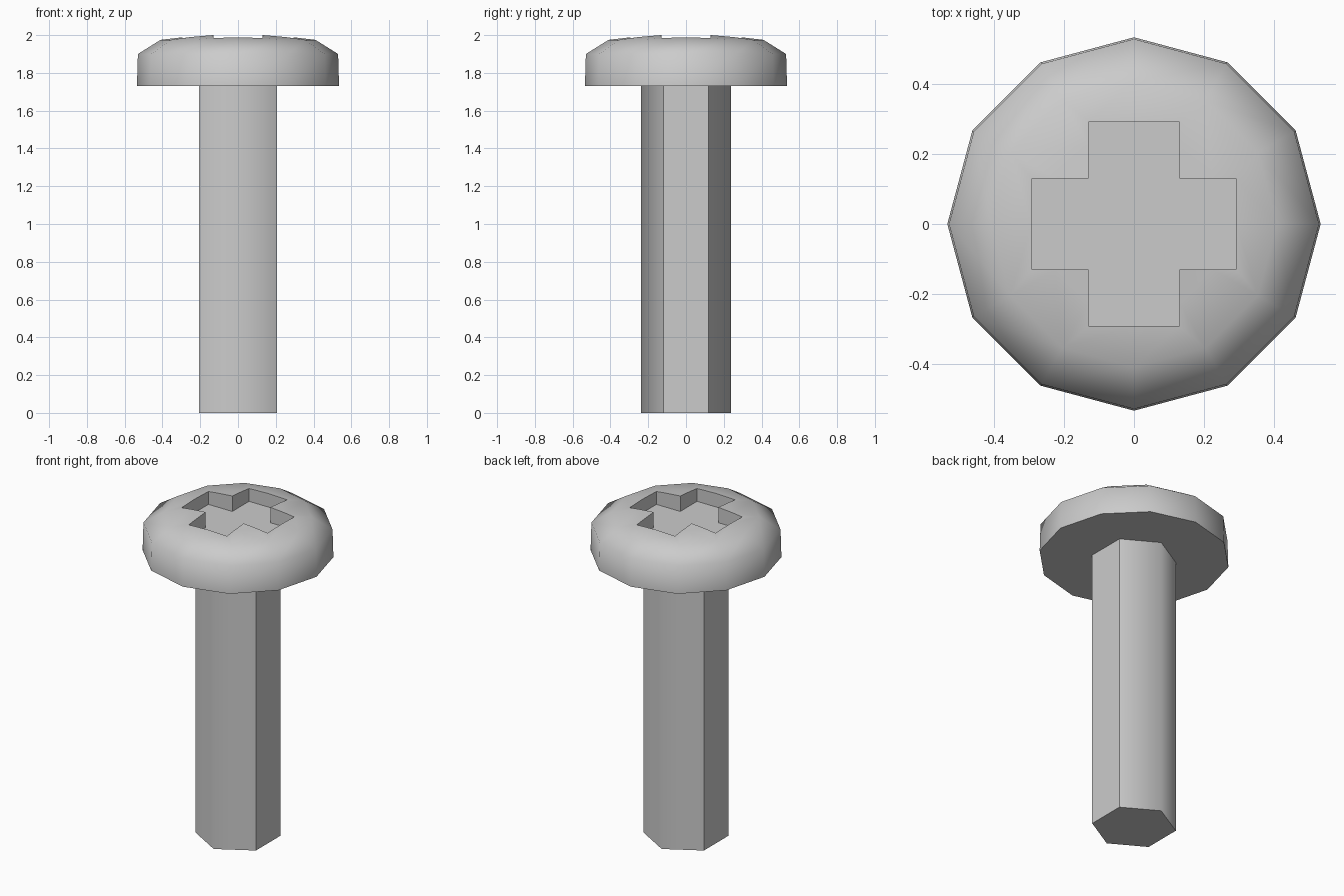
import bpy, bmesh
from math import radians, sin, cos, tau

cube = bpy.data.objects.get("Cube")
if cube:
    bpy.data.objects.remove(cube, do_unlink=True)

GREY = (0.6, 0.6, 0.6, 1)
steel = bpy.data.materials.new("grey steel")
steel.use_nodes = True
steel.diffuse_color = GREY
steel.node_tree.nodes["Principled BSDF"].inputs["Base Color"].default_value = GREY


def make_object(name, bm):
    bmesh.ops.recalc_face_normals(bm, faces=bm.faces)
    mesh = bpy.data.meshes.new(name)
    bm.to_mesh(mesh)
    bm.free()
    mesh.materials.append(steel)
    obj = bpy.data.objects.new(name, mesh)
    bpy.context.collection.objects.link(obj)
    return obj


def prism(points, z0, z1):
    bm = bmesh.new()
    base = bm.faces.new([bm.verts.new((x, y, z0)) for x, y in points])
    top = bmesh.ops.extrude_face_region(bm, geom=[base])["geom"]
    bmesh.ops.translate(bm, vec=(0, 0, z1 - z0),
                        verts=[v for v in top if isinstance(v, bmesh.types.BMVert)])
    return bm


# Six-sided shaft, flat faces towards the sides, rounded front and back ridges
R = 0.237
bm = prism([(R * sin(i * tau / 6), R * cos(i * tau / 6)) for i in range(6)], 0, 1.73)
for f in bm.faces:
    f.smooth = True
for e in bm.edges:
    ridge = all(abs(v.co.x) < 0.01 for v in e.verts)
    e.smooth = ridge
make_object("shaft", bm)

# Twelve-sided domed head
bm = bmesh.new()
SIDES = 12
rings = [[bm.verts.new((r * cos(i * tau / SIDES), r * sin(i * tau / SIDES), z))
          for i in range(SIDES)]
         for r, z in ((0.535, 1.73), (0.53, 1.9), (0.41, 1.975))]
apex = bm.verts.new((0, 0, 2.022))
bm.faces.new(rings[0])
for i in range(SIDES):
    j = (i + 1) % SIDES
    for lower, upper in zip(rings, rings[1:]):
        bm.faces.new((lower[i], lower[j], upper[j], upper[i]))
    bm.faces.new((rings[-1][i], rings[-1][j], apex))
head = make_object("head", bm)

# Cross-shaped drive slot
W, L = 0.13, 0.293
arm = [(L, -W), (L, W), (W, W)]
cross = []
for _ in range(4):
    cross += arm
    arm = [(-y, x) for x, y in arm]
cutter = make_object("slot_cutter", prism(cross, 1.905, 2.2))
cutter.hide_render = True

cut = head.modifiers.new("drive slot", "BOOLEAN")
cut.object = cutter
cut.solver = "EXACT"
bpy.ops.object.select_all(action="DESELECT")
head.select_set(True)
bpy.context.view_layer.objects.active = head
bpy.ops.object.modifier_apply(modifier=cut.name)
bpy.data.objects.remove(cutter, do_unlink=True)
bpy.ops.object.shade_smooth_by_angle(angle=radians(65))
